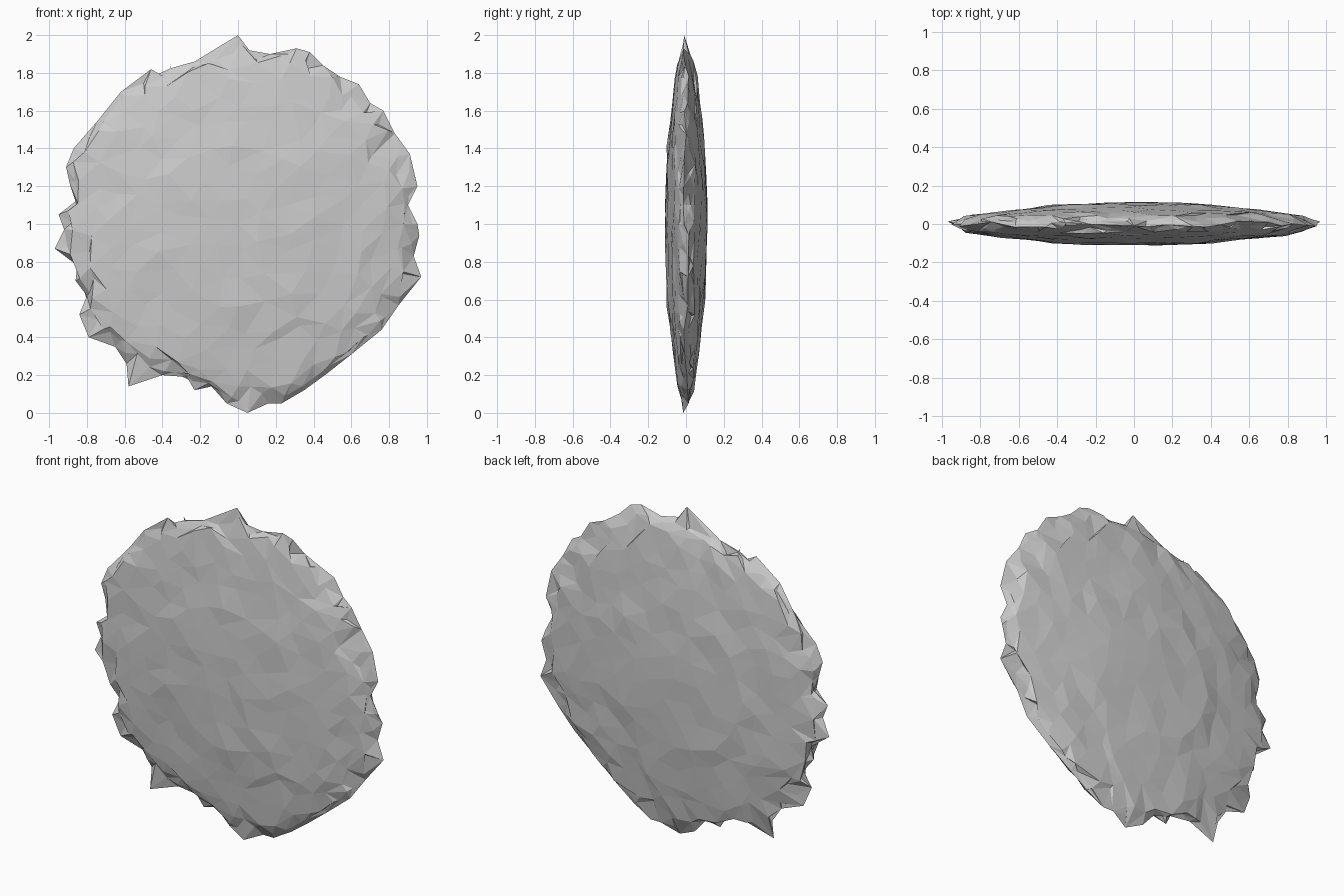
import bpy, bmesh, math, random
from mathutils import Vector
from mathutils.geometry import delaunay_2d_cdt

if "Cube" in bpy.data.objects:
    bpy.data.objects.remove(bpy.data.objects["Cube"])

random.seed(4)

# Ragged rim of the disc seen from the front (x, z), clockwise from the top
RIM = [(0, 2), (.06, 1.92), (.17, 1.9), (.31, 1.93), (.38, 1.91), (.45, 1.84),
       (.54, 1.78), (.64, 1.74), (.7, 1.64), (.77, 1.6), (.83, 1.48), (.91, 1.37),
       (.95, 1.2), (.9, 1.1), (.95, 1), (.96, .94), (.93, .83), (.97, .72),
       (.85, .57), (.76, .44), (.6, .31), (.46, .2), (.35, .12), (.23, .05),
       (.16, .05), (.05, 0), (-.06, .05), (-.14, .14), (-.23, .12), (-.27, .19),
       (-.4, .2), (-.58, .14), (-.59, .26), (-.65, .35), (-.79, .4), (-.84, .52),
       (-.8, .62), (-.86, .7), (-.85, .78), (-.97, .87), (-.92, .97), (-.95, 1.05),
       (-.86, 1.12), (-.89, 1.21), (-.91, 1.3), (-.87, 1.4), (-.74, 1.55),
       (-.62, 1.7), (-.46, 1.82), (-.43, 1.79), (-.36, 1.85), (-.34, 1.78),
       (-.23, 1.86)]
rim = [Vector((x, z - 1)) for x, z in RIM]
rim_dirs = [p.normalized() for p in rim]
HALF_THICK = 0.108


def rim_radius(d):
    """Distance from the centre to the rim polygon in direction d."""
    for i, a in enumerate(rim):
        b = rim[(i + 1) % len(rim)]
        e = b - a
        den = d.x * e.y - d.y * e.x
        if abs(den) > 1e-9:
            t = (a.x * e.y - a.y * e.x) / den
            s = (a.x * d.y - a.y * d.x) / den
            if t > 0 and -1e-6 <= s <= 1 + 1e-6:
                return t
    return 0.94


def disc_points(rings=10):
    """Jittered concentric points, packed closer near the rim like a sphere."""
    pts = [Vector((0, 0))]
    for k in range(1, rings):
        r = math.sin(k / rings * math.pi / 2)
        n = max(6, round(2 * math.pi * r / 0.14))
        off = random.random()
        for i in range(n):
            a = (i + off + random.uniform(-.2, .2)) / n * 2 * math.pi
            rr = min(r + random.uniform(-.02, .02), 0.985)
            pts.append(Vector((rr * math.cos(a), rr * math.sin(a))))
    return pts


bm = bmesh.new()
rim_verts = [bm.verts.new((p.x, random.uniform(-.018, .018), p.y + 1)) for p in rim]

# Front and back shells share the rim; radial noise makes the folds and ledges
for side in (-1, 1):
    flat = rim_dirs + disc_points()
    n = len(rim)
    edges = [(i, (i + 1) % n) for i in range(n)]
    co, _, tris, orig, _, _ = delaunay_2d_cdt(flat, edges, [], 1, 1e-6)
    verts = []
    for p, src in zip(co, orig):
        if src and min(src) < n:
            verts.append(rim_verts[min(src)])
            continue
        r = p.length
        d = p.normalized() if r > 1e-6 else Vector((1, 0))
        noise = 0.95 + random.uniform(-.05, .05)
        R = min(r * noise, 0.975 * rim_radius(d))
        y = HALF_THICK * math.sqrt(max(0, 1 - r * r)) * (1 + random.uniform(-.05, .05))
        y -= 0.005 if r > 0.56 else -0.002
        verts.append(bm.verts.new((d.x * R, side * max(y, .006), d.y * R + 1)))
    for t in tris:
        tri = [verts[i] for i in t]
        if len(set(tri)) == 3 and not all(v in rim_verts for v in tri):
            bm.faces.new(tri if side < 0 else tri[::-1])

# Flat-shaded rough disc
bmesh.ops.holes_fill(bm, edges=[e for e in bm.edges if e.is_boundary], sides=4)
bmesh.ops.recalc_face_normals(bm, faces=bm.faces)
mesh = bpy.data.meshes.new("rough_stone_disc")
bm.to_mesh(mesh)
bm.free()
disc = bpy.data.objects.new("rough_stone_disc", mesh)
bpy.context.collection.objects.link(disc)
